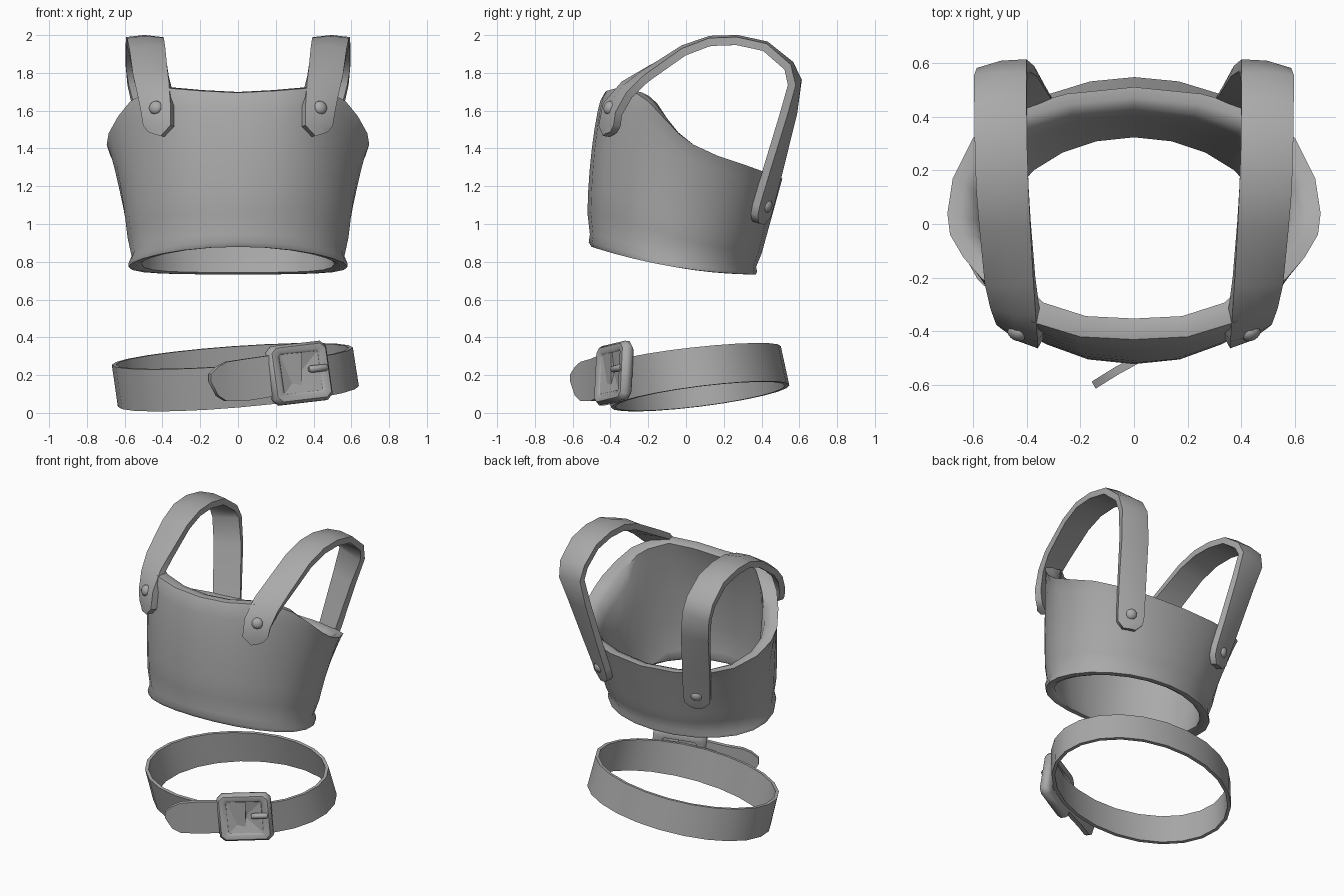
import bpy, bmesh, math
from mathutils import Vector, Matrix

if "Cube" in bpy.data.objects:
    bpy.data.objects.remove(bpy.data.objects["Cube"])

grey = bpy.data.materials.new("grey_leather")
grey.diffuse_color = (0.40, 0.40, 0.40, 1)
grey.use_nodes = True
grey.node_tree.nodes["Principled BSDF"].inputs["Base Color"].default_value = grey.diffuse_color


def finish(name, bm, angle=40):
    bmesh.ops.recalc_face_normals(bm, faces=bm.faces)
    me = bpy.data.meshes.new(name)
    bm.to_mesh(me)
    bm.free()
    ob = bpy.data.objects.new(name, me)
    bpy.context.collection.objects.link(ob)
    me.materials.append(grey)
    bpy.ops.object.select_all(action='DESELECT')
    ob.select_set(True)
    bpy.context.view_layer.objects.active = ob
    bpy.ops.object.shade_smooth_by_angle(angle=math.radians(angle))
    return ob


def loft(name, rows, wrap=False, angle=40):
    """Skin closed cross-sections; wrap joins last to first, otherwise ends are capped."""
    bm = bmesh.new()
    vs = [[bm.verts.new(p) for p in r] for r in rows]
    n = len(vs[0])
    for i in range(len(vs) if wrap else len(vs) - 1):
        a, b = vs[i], vs[(i + 1) % len(vs)]
        for j in range(n):
            k = (j + 1) % n
            bm.faces.new((a[j], a[k], b[k], b[j]))
    if not wrap:
        bm.faces.new(vs[0])
        bm.faces.new(vs[-1])
    return finish(name, bm, angle)


# ---- bodice: neckline and armhole edge, front centre to back centre
EDGE = [(0, -.43, 1.695), (.2, -.42, 1.705), (.38, -.365, 1.72), (.50, -.26, 1.69),
        (.57, -.2, 1.65), (.635, -.125, 1.57), (.685, -.04, 1.48), (.695, .04, 1.42),
        (.675, .17, 1.36), (.60, .32, 1.31), (.45, .43, 1.27), (.25, .485, 1.25), (0, .51, 1.24)]
edge = EDGE + [(-x, y, z) for x, y, z in EDGE[-2:0:-1]]


def body_ring(t, inset=0.0, drop=0.0):
    ring = []
    for i, top in enumerate(edge):
        a = 2 * math.pi * i / len(edge)
        c, s = math.cos(a), math.sin(a)
        out = Vector((s, -c, 0))
        low = Vector((.58 * s, -.065 - .435 * c, .773 + .073 * c + .033 * c * c))
        bulge = (.045 * max(0, c) - .022 * s * s) * math.sqrt(max(0, 4 * t * (1 - t)))
        p = low.lerp(Vector(top), t) + out * (bulge - inset * (1 + .3 * s * s))
        p.z -= drop
        ring.append(p)
    return ring


rows = [body_ring(0), body_ring(.03, -.002), body_ring(.08, .01)]
rows += [body_ring(t) for t in (.22, .36, .5, .64, .77, .88, .95, 1)]
rows += [body_ring(1, .04, -.004), body_ring(1, .078, .012)]     # turned-in rim
rows += [body_ring(t, i) for t, i in ((.85, .08), (.6, .07), (.3, .055), (.08, .05), (.02, .05), (0, .03))]
loft("bodice", rows, wrap=True, angle=50)

# ---- shoulder straps: x, y, z, width, sideways twist
PATH = [(.435, -.405, 1.475, .08, .55), (.422, -.408, 1.52, .165, .55), (.428, -.392, 1.61, .175, .55),
        (.445, -.315, 1.715, .18, .45), (.462, -.215, 1.79, .185, .28),
        (.48, -.01, 1.92, .19, .08), (.49, .13, 1.968, .195, 0),
        (.495, .27, 1.972, .195, 0), (.497, .42, 1.94, .195, -.03), (.497, .545, 1.84, .195, -.1),
        (.49, .58, 1.75, .19, -.17), (.455, .545, 1.58, .185, -.28), (.41, .468, 1.3, .18, -.4),
        (.375, .413, 1.10, .175, -.48), (.37, .40, 1.045, .165, -.48), (.367, .388, 1.005, .08, -.48)]
TH = .025


def frame(i):
    p = Vector(PATH[i][:3])
    t = (Vector(PATH[min(i + 1, len(PATH) - 1)][:3]) - Vector(PATH[max(i - 1, 0)][:3])).normalized()
    w = Vector((1, PATH[i][4], 0))
    w = (w - t * w.dot(t)).normalized()
    return p, w, w.cross(t)


def rivet(name, pos, normal, side):
    bm = bmesh.new()
    bmesh.ops.create_uvsphere(bm, u_segments=10, v_segments=8, radius=.038)
    for v in bm.verts:
        v.co.z *= .7
    bm.transform(Matrix.Translation(pos) @ normal.to_track_quat('Z', 'Y').to_matrix().to_4x4())
    bm.transform(Matrix.Scale(side, 4, (1, 0, 0)))
    finish(name, bm, 60)


for side, tag in ((1, "right"), (-1, "left")):
    rows = []
    for i in range(len(PATH)):
        p, w, n = frame(i)
        h = PATH[i][3] / 2
        sec = [p - w * h - n * TH, p + w * h - n * TH, p + w * h + n * TH * .7,
               p + n * TH * 1.15, p - w * h + n * TH * .7]
        rows.append([Vector((q.x * side, q.y, q.z)) for q in sec])
    loft("strap_" + tag, rows, angle=45)
    for i, end in ((2, "front"), (13, "back")):
        p, w, n = frame(i)
        rivet(f"rivet_{end}_{tag}", p + n * TH * .7, n, side)


# ---- belt loop: tilted, slightly flared band
def belt_point(a, low, inset):
    s, c = math.sin(a), math.cos(a)
    cx, cy = (.002, .075) if low else (-.03, .03)
    x, y = cx + (.638 - inset) * s, cy - (.472 - inset) * c
    z = .078 + .085 * x + .125 * y if low else .299 + .072 * x + .112 * y
    return Vector((x, y, z))


rows = []
for i in range(24):
    a = 2 * math.pi * i / 24
    rows.append([belt_point(a, True, 0), belt_point(a, False, 0),
                 belt_point(a, False, .022), belt_point(a, True, .022)])
loft("belt_loop", rows, wrap=True)

# ---- belt tail: x, y, lower z, upper z
TAIL = [(-.15, -.6, .165, .205), (-.11, -.575, .09, .245), (-.065, -.547, .062, .27),
        (.03, -.495, .062, .285), (.17, -.447, .085, .305), (.33, -.385, .11, .32)]
rows = []
for x, y, z0, z1 in TAIL:
    d = Vector((-.015, .026, 0))
    a, b = Vector((x, y, z0)), Vector((x, y, z1))
    rows.append([a - d * .5, b - d * .5, b + d * .5, a + d * .5])
loft("belt_tail", rows)

# ---- buckle, built flat in x/z facing -y and then turned onto the belt
place = (Matrix.Translation((.322, -.378, .21)) @ Matrix.Rotation(math.radians(26), 4, 'Z')
         @ Matrix.Rotation(math.radians(-6), 4, 'Y') @ Matrix.Rotation(math.radians(-6), 4, 'X'))


def square(h, cut, y):
    pts = []
    for sx, sz in ((1, 1), (-1, 1), (-1, -1), (1, -1)):
        c = [(sx * h, sz * (h - cut)), (sx * (h - cut), sz * h)]
        pts += c if sx * sz > 0 else c[::-1]
    return [place @ Vector((x * 1.1, y, z)) for x, z in pts]


loft("buckle_frame", [square(.142, .03, .03), square(.158, .03, .012), square(.158, .03, -.015),
                      square(.144, .026, -.037), square(.117, .016, -.037), square(.1, .01, -.02),
                      square(.1, .01, .03)], wrap=True, angle=50)

# sunken panel inside the frame
bm = bmesh.new()
corners = [bm.verts.new(place @ Vector((x * .114, -.027, z * .105)))
           for x, z in ((-1, -1), (1, -1), (1, 1), (-1, 1))]
mid = bm.verts.new(place @ Vector((0, -.004, 0)))
for i in range(4):
    bm.faces.new((corners[i], corners[(i + 1) % 4], mid))
finish("buckle_panel", bm, 10)

# prong
rows = []
for x, r in ((.045, .012), (.055, .019), (.145, .019), (.155, .012)):
    rows.append([place @ Vector((x, -.035 + r * math.cos(k * math.pi / 4), .012 + r * math.sin(k * math.pi / 4)))
                 for k in range(8)])
loft("buckle_prong", rows)
